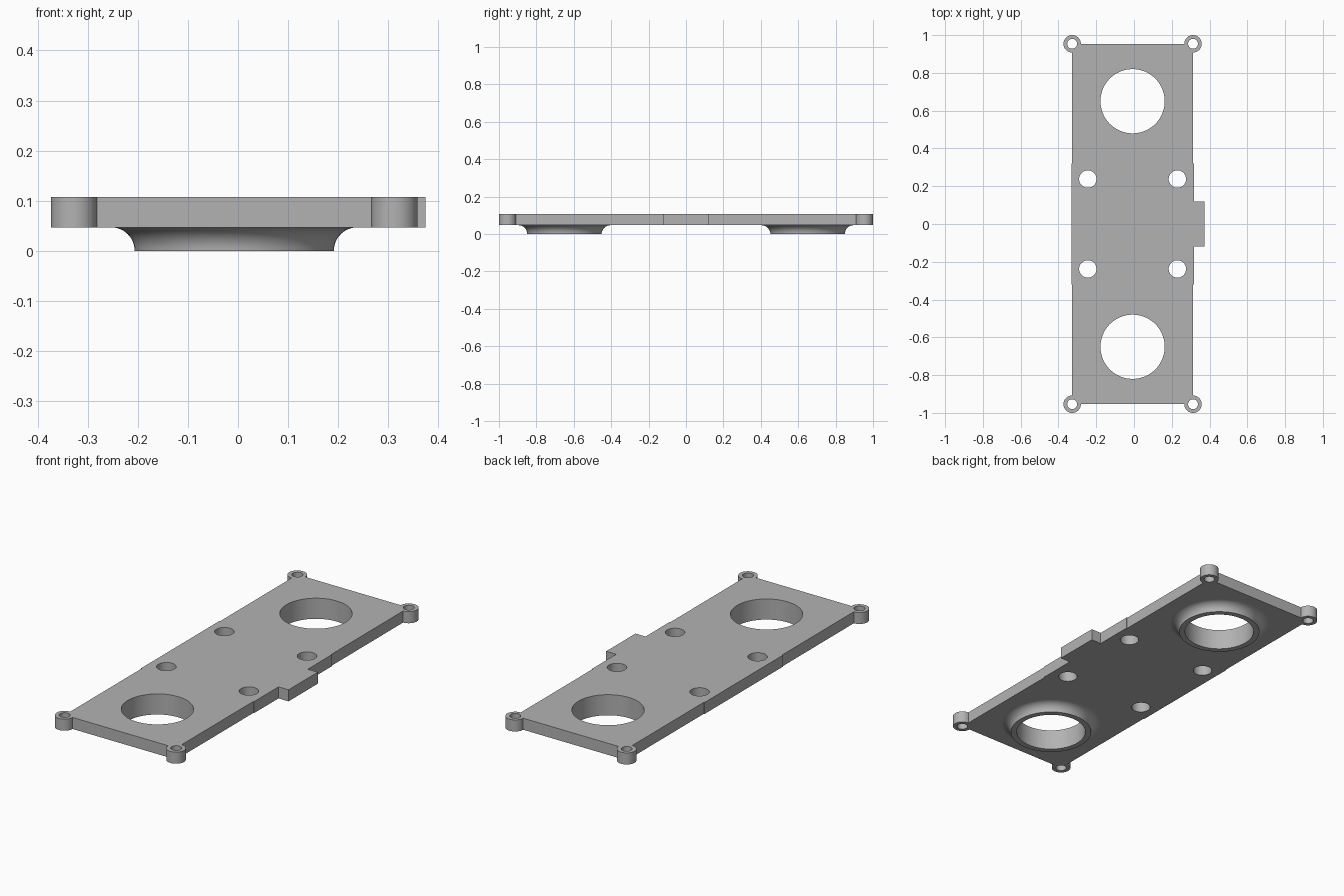
import bpy, bmesh
from math import cos, sin, pi, tau

cube = bpy.data.objects.get("Cube")
if cube:
    bpy.data.objects.remove(cube)

CX = -0.0075                  # the side tab shifts the plate off centre
HALF_X, HALF_Y = 0.32, 0.954
BOTTOM, TOP = 0.047, 0.107
BORE, LIP = 0.17, 0.199
BORE_Y = 0.65
LUG = 0.046

grey = bpy.data.materials.new("plain grey")
grey.use_nodes = True
colour = (0.45, 0.45, 0.45, 1)
grey.diffuse_color = colour
grey.node_tree.nodes["Principled BSDF"].inputs["Base Color"].default_value = colour


def arc(x, y, r, start, sweep, n):
    return [(x + r * cos(start + sweep * i / n), y + r * sin(start + sweep * i / n))
            for i in range(n + 1)]


def circle(x, y, r, n=48):
    return arc(x, y, r, 0, tau, n)[:-1]


def finish(obj):
    obj.data.materials.clear()
    obj.data.materials.append(grey)
    bpy.ops.object.select_all(action='DESELECT')
    obj.select_set(True)
    bpy.context.view_layer.objects.active = obj
    bpy.ops.object.shade_smooth_by_angle(angle=pi / 6)


# Plate outline: rounded lugs at the corners, shallow side pads and one tab
PAD, PAD_Y, TAB_Y = 0.004, 0.32, 0.12
right, left = CX + HALF_X, CX - HALF_X
outline = arc(right, -HALF_Y, LUG, -pi, 1.5 * pi, 36)
outline += [(right, -PAD_Y), (right + PAD, -PAD_Y), (right + PAD, -TAB_Y), (0.374, -TAB_Y),
            (0.374, TAB_Y), (right + PAD, TAB_Y), (right + PAD, PAD_Y), (right, PAD_Y)]
outline += arc(right, HALF_Y, LUG, -pi / 2, 1.5 * pi, 36)
outline += arc(left, HALF_Y, LUG, 0, 1.5 * pi, 36)
outline += [(left, PAD_Y), (left - PAD, PAD_Y), (left - PAD, -PAD_Y), (left, -PAD_Y)]
outline += arc(left, -HALF_Y, LUG, pi / 2, 1.5 * pi, 36)

# Holes: two large bores, four middle holes, four lug holes
loops = [outline]
for sy in (-1, 1):
    loops.append(circle(CX, sy * BORE_Y, BORE, 96))
    for sx in (-1, 1):
        loops.append(circle(CX + sx * 0.237, sy * 0.238, 0.046))
        loops.append(circle(CX + sx * HALF_X, sy * HALF_Y, 0.026))

# Filled flat curve, thickened and turned into a mesh
curve = bpy.data.curves.new("plate", 'CURVE')
curve.dimensions = '2D'
curve.fill_mode = 'BOTH'
curve.extrude = (TOP - BOTTOM) / 2
for loop in loops:
    spline = curve.splines.new('POLY')
    spline.points.add(len(loop) - 1)
    for point, (x, y) in zip(spline.points, loop):
        point.co = (x, y, 0, 1)
    spline.use_cyclic_u = True
source = bpy.data.objects.new("plate_outline", curve)
bpy.context.collection.objects.link(source)
bpy.context.view_layer.update()
mesh = bpy.data.meshes.new_from_object(
    source.evaluated_get(bpy.context.evaluated_depsgraph_get()))
bpy.data.objects.remove(source)
bm = bmesh.new()
bm.from_mesh(mesh)
bmesh.ops.remove_doubles(bm, verts=bm.verts, dist=0.0001)
bmesh.ops.translate(bm, verts=bm.verts, vec=(0, 0, (TOP + BOTTOM) / 2))
bmesh.ops.recalc_face_normals(bm, faces=bm.faces)
bm.to_mesh(mesh)
bm.free()
plate = bpy.data.objects.new("plate", mesh)
bpy.context.collection.objects.link(plate)
finish(plate)

# Collars under the bores, blended into the plate by a concave fillet
profile = [(BORE, BOTTOM), (BORE, 0)] + arc(LIP + BOTTOM, 0, BOTTOM, pi, -pi / 2, 12)
for name, sy in (("front_collar", -1), ("back_collar", 1)):
    bm = bmesh.new()
    verts = [bm.verts.new((r, 0, z)) for r, z in profile]
    edges = [bm.edges.new(pair) for pair in zip(verts, verts[1:])]
    bmesh.ops.spin(bm, geom=verts + edges, cent=(0, 0, 0), axis=(0, 0, 1),
                   angle=tau, steps=96, use_merge=True)
    bmesh.ops.remove_doubles(bm, verts=bm.verts, dist=0.0001)
    bmesh.ops.recalc_face_normals(bm, faces=bm.faces)
    # The lip is the flat ring at the bottom and must face down
    lip = min(bm.faces, key=lambda f: f.calc_center_median().z)
    if lip.normal.z > 0:
        bmesh.ops.reverse_faces(bm, faces=bm.faces)
    mesh = bpy.data.meshes.new(name)
    bm.to_mesh(mesh)
    bm.free()
    collar = bpy.data.objects.new(name, mesh)
    collar.location = (CX, sy * BORE_Y, 0)
    bpy.context.collection.objects.link(collar)
    finish(collar)
